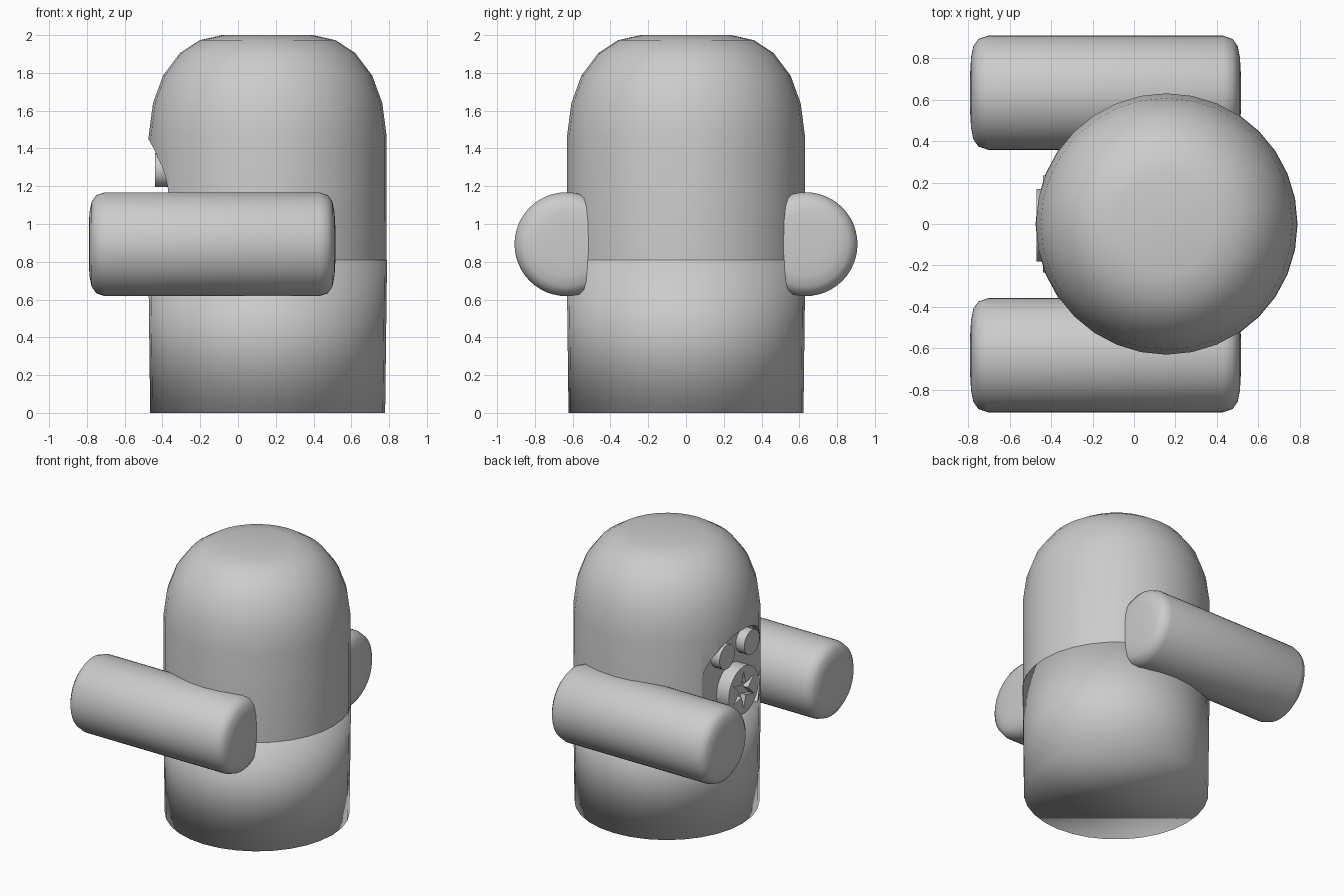
import bpy, bmesh, math
from mathutils import Matrix

if "Cube" in bpy.data.objects:
    bpy.data.objects.remove(bpy.data.objects["Cube"])

grey = bpy.data.materials.new("plain grey")
grey.diffuse_color = (0.6, 0.6, 0.6, 1)
grey.use_nodes = True
grey.node_tree.nodes["Principled BSDF"].inputs["Base Color"].default_value = grey.diffuse_color
FACING = Matrix.Rotation(-math.pi / 2, 4, 'Y')   # local +z points to -x
CX = 0.157                                       # body axis


def loft(name, rings, matrix, angle=35):
    """Closed solid from rings of points, each a list of (x, y, z)."""
    bm = bmesh.new()
    loops = [[bm.verts.new(p) for p in ring] for ring in rings]
    n = len(loops[0])
    for a, b in zip(loops, loops[1:]):
        for i in range(n):
            j = (i + 1) % n
            bm.faces.new((a[i], a[j], b[j], b[i]))
    bm.faces.new(loops[0][::-1])
    bm.faces.new(loops[-1])
    bmesh.ops.recalc_face_normals(bm, faces=bm.faces)
    mesh = bpy.data.meshes.new(name)
    bm.to_mesh(mesh)
    bm.free()
    mesh.transform(matrix)
    mesh.materials.append(grey)
    ob = bpy.data.objects.new(name, mesh)
    bpy.context.collection.objects.link(ob)
    smooth(ob, angle)
    return ob


def smooth(ob, angle):
    bpy.ops.object.select_all(action='DESELECT')
    bpy.context.view_layer.objects.active = ob
    ob.select_set(True)
    bpy.ops.object.shade_smooth_by_angle(angle=math.radians(angle))


def lathe(name, profile, matrix, segs=32, angle=35):
    rings = [[(r * math.cos(2 * math.pi * i / segs), r * math.sin(2 * math.pi * i / segs), h)
              for i in range(segs)] for r, h in profile]
    return loft(name, rings, matrix, angle)


def carve(ob, cutter, angle):
    cutter.hide_render = True
    mod = ob.modifiers.new("carve", 'BOOLEAN')
    mod.operation = 'DIFFERENCE'
    mod.solver = 'EXACT'
    mod.object = cutter
    bpy.context.view_layer.objects.active = ob
    bpy.ops.object.modifier_apply(modifier=mod.name)
    bpy.data.objects.remove(cutter)
    smooth(ob, angle)


# lower body, softly shaded across its rims
axis = Matrix.Translation((CX, 0, 0))
lathe("lower_body", [(0.622, 0), (0.632, 0.81)], axis, 32, 180)

# domed upper body with a round face pocket
upper = lathe("upper_body", [(0.629, 0.76), (0.63, 1.465), (0.607, 1.64), (0.554, 1.785),
                             (0.464, 1.905), (0.36, 1.973), (0.24, 2.0)], axis)
pocket = lathe("pocket_cutter", [(0.355, 0), (0.355, 0.4)],
               Matrix.Translation((-0.37, 0, 1.09)) @ FACING, 48)
carve(upper, pocket, 35)

# arms with rounded ends
END = [(0.10, 0), (0.17, 0.004), (0.225, 0.015), (0.26, 0.04), (0.275, 0.085)]
LENGTH = 1.305
arm_profile = END + [(r, LENGTH - h) for r, h in reversed(END)]
for side, label in ((1, "left"), (-1, "right")):
    lathe("arm_" + label, arm_profile,
          Matrix.Translation((0.515, side * 0.633, 0.893)) @ FACING, 48, 60)

# eyes
for side, label in ((1, "left"), (-1, "right")):
    lathe("eye_" + label, [(0.09, 0), (0.09, 0.09)],
          Matrix.Translation((-0.35, side * 0.145, 1.285)) @ FACING, 24)

# round mouth with a star-shaped recess
mouth = lathe("mouth", [(0.175, 0), (0.175, 0.12)],
              Matrix.Translation((-0.35, -0.005, 0.99)) @ FACING, 32)
star = [[((0.14, 0.05)[i % 2] * math.cos(math.pi * i / 6),
          (0.14, 0.05)[i % 2] * math.sin(math.pi * i / 6), h) for i in range(12)]
        for h in (0, 0.1)]
carve(mouth, loft("star_cutter", star, Matrix.Translation((-0.43, -0.005, 0.99)) @ FACING), 30)
